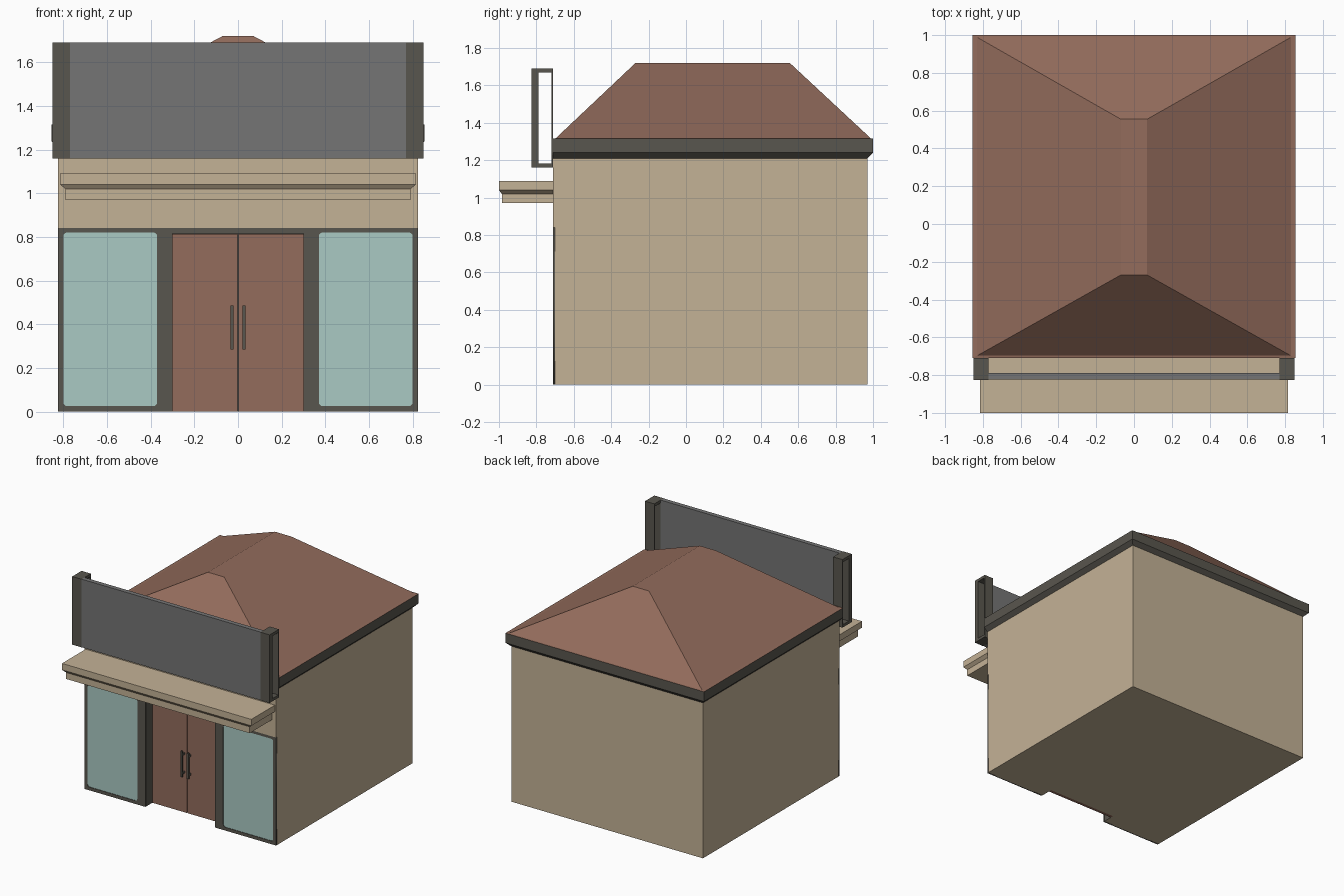
import bpy, bmesh, math

if "Cube" in bpy.data.objects:
    bpy.data.objects.remove(bpy.data.objects["Cube"])


def mat(name, hexcol):
    lin = []
    for i in (0, 2, 4):
        c = int(hexcol[i:i + 2], 16) / 255
        lin.append(c / 12.92 if c <= 0.04045 else ((c + 0.055) / 1.055) ** 2.4)
    m = bpy.data.materials.new(name)
    m.diffuse_color = (*lin, 1)
    m.use_nodes = True
    m.node_tree.nodes["Principled BSDF"].inputs["Base Color"].default_value = m.diffuse_color
    return m


TAN = mat("tan_wall", "C4B296")
DARK = mat("dark_trim", "59564E")
GREY = mat("sign_grey", "757575")
BROWN = mat("brown", "936C5C")
GLASS = mat("window_glass", "AACAC4")


def finish(name, bm, *mats):
    bmesh.ops.recalc_face_normals(bm, faces=bm.faces)
    me = bpy.data.meshes.new(name)
    bm.to_mesh(me)
    bm.free()
    for m in mats:
        me.materials.append(m)
    ob = bpy.data.objects.new(name, me)
    bpy.context.collection.objects.link(ob)
    return ob


def rect(x, y0, y1):
    return [(-x, y0), (x, y0), (x, y1), (-x, y1)]


def loft(bm, rings):
    """Closed stack of outlines; rings = [(z, [(x, y), ...]), ...]"""
    loops = [[bm.verts.new((x, y, z)) for x, y in pts] for z, pts in rings]
    n = len(loops[0])
    bm.faces.new(loops[0])
    bm.faces.new(loops[-1])
    for a, b in zip(loops, loops[1:]):
        for i in range(n):
            j = (i + 1) % n
            bm.faces.new((a[i], a[j], b[j], b[i]))


def add_box(bm, x0, x1, y0, y1, z0, z1):
    pts = [(x0, y0), (x1, y0), (x1, y1), (x0, y1)]
    loft(bm, [(z0, pts), (z1, pts)])


def boxes(name, m, *dims):
    bm = bmesh.new()
    for d in dims:
        add_box(bm, *d)
    return finish(name, bm, m)


# Walls: lower storey with a doorway notch, plain block above
bm = bmesh.new()
notch = [(-0.825, -0.70), (-0.30, -0.70), (-0.30, -0.60), (0.30, -0.60),
         (0.30, -0.70), (0.825, -0.70), (0.825, 0.97), (-0.825, 0.97)]
loft(bm, [(0, notch), (0.84, notch)])
add_box(bm, -0.825, 0.825, -0.71, 0.97, 0.84, 1.21)
walls = finish("walls", bm, TAN, DARK)
for p in walls.data.polygons:      # doorway lining is dark
    c = p.center
    if abs(c.x) < 0.31 and c.y < -0.59 and c.z < 0.83 and abs(p.normal.z) < 0.5:
        p.material_index = 1

# Shopfront frame: flat outline with rounded window openings
cu = bpy.data.curves.new("shopfront_frame", "CURVE")
cu.dimensions = "2D"
cu.fill_mode = "BOTH"
cu.extrude = 0.005


def spline(pts):
    s = cu.splines.new("POLY")
    s.points.add(len(pts) - 1)
    for p, (x, z) in zip(s.points, pts):
        p.co = (x, z, 0, 1)
    s.use_cyclic_u = True


def rounded(x0, x1, z0, z1, r, seg=4):
    pts = []
    corners = [(x1 - r, z1 - r), (x0 + r, z1 - r), (x0 + r, z0 + r), (x1 - r, z0 + r)]
    for k, (cx, cz) in enumerate(corners):
        for i in range(seg + 1):
            a = math.pi / 2 * (k + i / seg)
            pts.append((cx + r * math.cos(a), cz + r * math.sin(a)))
    return pts


spline([(-0.825, 0), (-0.30, 0), (-0.30, 0.815), (0.30, 0.815),
        (0.30, 0), (0.825, 0), (0.825, 0.84), (-0.825, 0.84)])
spline(rounded(0.37, 0.80, 0.025, 0.82, 0.018))
spline(rounded(-0.80, -0.37, 0.025, 0.82, 0.018))
cu.materials.append(DARK)
frame = bpy.data.objects.new("shopfront_frame", cu)
frame.location = (0, -0.705, 0)
frame.rotation_euler = (math.pi / 2, 0, 0)
bpy.context.collection.objects.link(frame)
bpy.context.view_layer.objects.active = frame
frame.select_set(True)
bpy.ops.object.convert(target="MESH")

boxes("door_header", DARK, (-0.30, 0.30, -0.704, -0.60, 0.815, 0.84))

# Windows, door leaves and handles, one per side
for s, side in ((-1, "left"), (1, "right")):
    def span(a, b):
        return (min(s * a, s * b), max(s * a, s * b))
    boxes(side + "_window", GLASS, (*span(0.36, 0.81), -0.706, -0.699, 0.015, 0.83))
    boxes(side + "_door", BROWN, (*span(0.003, 0.30), -0.625, -0.60, 0.0, 0.813))
    hx = span(0.02, 0.035)
    boxes(side + "_door_handle", DARK,
          (*hx, -0.66, -0.645, 0.285, 0.485),
          (*hx, -0.645, -0.624, 0.305, 0.32),
          (*hx, -0.645, -0.624, 0.45, 0.465))
    # Hollow end bracket of the sign
    ex = span(0.77, 0.85)
    boxes(side + "_sign_bracket", DARK,
          (*ex, -0.825, -0.788, 1.16, 1.69),
          (*ex, -0.718, -0.71, 1.16, 1.69),
          (*ex, -0.788, -0.718, 1.16, 1.182),
          (*ex, -0.788, -0.718, 1.668, 1.69))

# Blank sign panel
boxes("sign_panel", GREY, (-0.77, 0.77, -0.823, -0.788, 1.16, 1.69))

# Canopy over the shopfront, stepped with a sloped underside
bm = bmesh.new()
low, top = rect(0.79, -0.985, -0.71), rect(0.815, -1.0, -0.71)
loft(bm, [(0.97, low), (1.02, low), (1.04, top), (1.09, top)])
finish("canopy", bm, TAN)

# Eave trim and hipped roof
bm = bmesh.new()
eave = rect(0.855, -0.71, 1.0)
loft(bm, [(1.21, rect(0.825, -0.71, 0.97)), (1.24, eave), (1.315, eave),
          (1.317, rect(0.83, -0.697, 0.988)), (1.72, rect(0.07, -0.27, 0.555))])
roof = finish("roof", bm, DARK, BROWN)
for p in roof.data.polygons:       # everything above the trim is brown
    p.material_index = 1 if p.center.z > 1.3155 else 0
